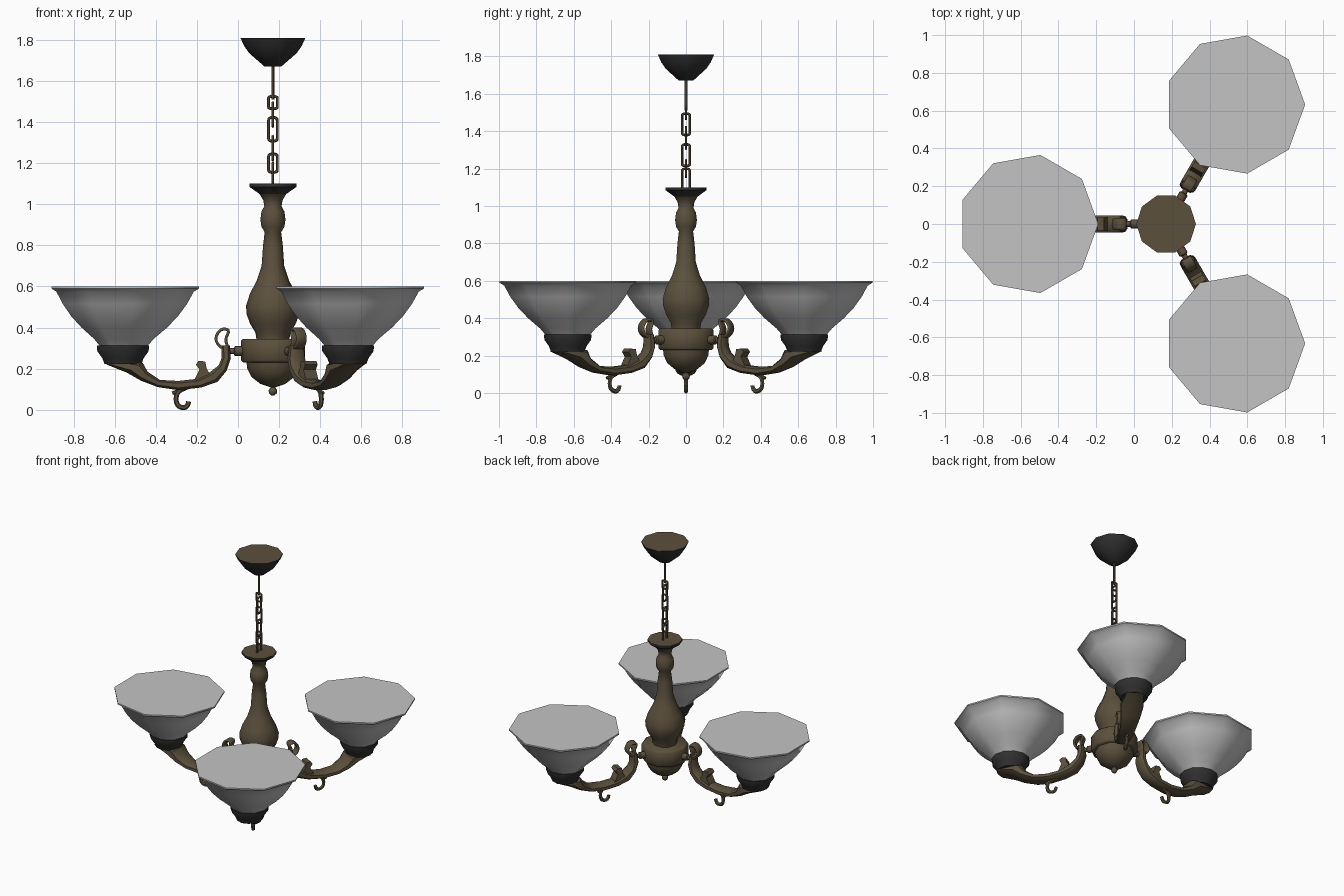
import bpy, bmesh, math
from mathutils import Matrix, Vector

if bpy.data.objects.get("Cube"):
    bpy.data.objects.remove(bpy.data.objects["Cube"], do_unlink=True)


def material(name, rgb):
    m = bpy.data.materials.new(name)
    m.use_nodes = True
    m.diffuse_color = (*rgb, 1)
    bsdf = m.node_tree.nodes["Principled BSDF"]
    bsdf.inputs["Base Color"].default_value = (*rgb, 1)
    bsdf.inputs["Roughness"].default_value = 0.7
    return m


BRONZE = material("aged bronze", (0.105, 0.08, 0.046))
DARK = material("dark iron", (0.03, 0.03, 0.03))
GLASS = material("frosted glass", (0.55, 0.55, 0.55))
CENTRE = Matrix.Translation((0.17, 0, 0))
REACH = 0.73


def finish(name, bm, mats, matrix, rule=None, angle=50):
    bmesh.ops.recalc_face_normals(bm, faces=bm.faces)
    bm.normal_update()
    if rule:
        for f in bm.faces:
            f.material_index = int(rule(f))
    mesh = bpy.data.meshes.new(name)
    bm.to_mesh(mesh)
    bm.free()
    obj = bpy.data.objects.new(name, mesh)
    bpy.context.collection.objects.link(obj)
    for m in mats:
        mesh.materials.append(m)
    obj.matrix_world = matrix
    bpy.ops.object.select_all(action="DESELECT")
    obj.select_set(True)
    bpy.context.view_layer.objects.active = obj
    bpy.ops.object.shade_smooth_by_angle(angle=math.radians(angle))


def loft(bm, rings):
    """Skin closed rings of points and cap both ends."""
    rows = [[bm.verts.new(p) for p in ring] for ring in rings]
    n = len(rows[0])
    for a, b in zip(rows, rows[1:]):
        for i in range(n):
            j = (i + 1) % n
            bm.faces.new((a[i], a[j], b[j], b[i]))
    bm.faces.new(rows[0][::-1])
    bm.faces.new(rows[-1])


def lathe(name, profile, sides, mats, matrix, rule=None, start=0.0):
    bm = bmesh.new()
    angles = [start + math.tau * i / sides for i in range(sides)]
    loft(bm, [[(r * math.cos(a), r * math.sin(a), z) for a in angles]
              for r, z in profile])
    finish(name, bm, mats, matrix, rule)


def prism(name, outline, half, matrix):
    """Side outline in x and z, given thickness in y."""
    bm = bmesh.new()
    loft(bm, [[(x, y, z) for x, z in outline] for y in (-half, half)])
    finish(name, bm, [BRONZE], matrix, angle=40)


def wire(name, points, radius, matrix, closed=False, flat=0.0):
    """Smooth bent wire or strap drawn in the x-z plane."""
    curve = bpy.data.curves.new(name, "CURVE")
    curve.dimensions = "2D"
    curve.fill_mode = "NONE"
    curve.bevel_depth, curve.bevel_resolution = radius, 1
    curve.extrude = flat
    s = curve.splines.new("NURBS")
    s.points.add(len(points) - 1)
    for p, (x, z) in zip(s.points, points):
        p.co = (x, z, 0, 1)
    s.order_u = 3
    s.resolution_u = 4
    s.use_cyclic_u = closed
    s.use_endpoint_u = not closed
    path = bpy.data.objects.new(name + " path", curve)
    mesh = bpy.data.meshes.new_from_object(path)
    bm = bmesh.new()
    bm.from_mesh(mesh)
    bpy.data.objects.remove(path)
    bpy.data.curves.remove(curve)
    bpy.data.meshes.remove(mesh)
    bmesh.ops.holes_fill(bm, edges=[e for e in bm.edges if e.is_boundary])
    bm.transform(Matrix.Rotation(math.pi / 2, 4, "X"))
    finish(name, bm, [BRONZE], matrix)


def faces_up(f):
    return f.normal.z > 0.9


# Ceiling canopy and hanging rod
lathe("ceiling_canopy", [(.04, 1.67), (.115, 1.735), (.14, 1.77), (.158, 1.81)],
      10, [DARK, BRONZE], CENTRE, faces_up)
lathe("hanging_rod", [(.008, 1.51), (.008, 1.68)], 6, [BRONZE], CENTRE)

# Chain of links that turn a quarter each time
links = [(1.495, .03), (1.437, .058), (1.365, .058),
         (1.272, .058), (1.2, .045), (1.145, .055)]
for i, (z, h) in enumerate(links):
    w = 0.021
    oval = [(-w, -h * .5), (-w, h * .5), (-w, h), (w, h),
            (w, h * .5), (w, -h * .5), (w, -h), (-w, -h)]
    turn = Matrix.Rotation(math.pi / 2 * (i % 2), 4, "Z")
    wire(f"chain_link_{i + 1}", oval, .007,
         CENTRE @ Matrix.Translation((0, 0, z)) @ turn, closed=True)

# Turned central column with dark flared top
column = [(.08, .34), (.085, .375), (.112, .42), (.128, .465), (.131, .505),
          (.112, .565), (.078, .63), (.055, .70), (.048, .80), (.04, .865),
          (.056, .89), (.061, .925), (.056, .965), (.042, .99), (.047, 1.02),
          (.065, 1.05), (.115, 1.085), (.115, 1.1)]
lathe("central_column", column, 10, [BRONZE, DARK], CENTRE,
      lambda f: f.calc_center_median().z > 1.04 and not faces_up(f))

# Hub band, lower bowl and finial
lathe("hub_band", [(.145, .23), (.155, .24), (.155, .335), (.145, .345)],
      10, [BRONZE], CENTRE)
lathe("hub_bowl", [(.015, .11), (.06, .125), (.105, .16), (.125, .2), (.13, .24)],
      10, [BRONZE], CENTRE)
lathe("bottom_finial", [(.008, .07), (.019, .08), (.021, .095), (.012, .108), (.02, .125)],
      8, [BRONZE], CENTRE)

# Arm stations: upper edge, lower edge, half width
stations = [((.25, .312), (.21, .312), .035), ((.25, .25), (.205, .25), .042),
            ((.265, .215), (.225, .19), .045), ((.31, .18), (.27, .135), .045),
            ((.37, .15), (.35, .108), .045), ((.46, .14), (.46, .095), .048),
            ((.55, .145), (.56, .11), .055), ((.61, .185), (.64, .14), .066),
            ((.635, .23), (.71, .18), .075), ((.80, .235), (.81, .22), .055)]
scroll = [(.30, .16), (.322, .2), (.33, .235), (.362, .238),
          (.375, .22), (.358, .195), (.385, .14)]
strap = [(.215, .3), (.235, .34), (.208, .39), (.255, .395), (.285, .345), (.255, .3)]
hook = [(.40, .115), (.46, .10), (.475, .05), (.46, .012), (.415, .008), (.41, .04)]
spur = [(.43, .10), (.47, .088), (.49, .08)]


def arm_rings():
    for up, low, w in stations:
        up, low = Vector(up), Vector(low)
        ring = []
        for side, t in ((.6, 0), (1, .25), (1, .75), (.6, 1),
                        (-.6, 1), (-1, .75), (-1, .25), (-.6, 0)):
            p = up.lerp(low, t)
            ring.append((p.x, side * w, p.y))
        yield ring


for label, degrees in (("right", 180), ("back_left", 60), ("front_left", -60)):
    base = CENTRE @ Matrix.Rotation(math.radians(degrees), 4, "Z")
    bm = bmesh.new()
    loft(bm, arm_rings())
    finish(f"{label}_arm", bm, [BRONZE], base)
    prism(f"{label}_arm_scroll", scroll, .035, base)
    wire(f"{label}_arm_strap", strap, .007, base, closed=True, flat=.022)
    wire(f"{label}_arm_hook", hook, .012, base)
    wire(f"{label}_arm_spur", spur, .009, base)

    # Peg joining arm to hub
    sideways = base @ Matrix.Translation((0, 0, .285)) @ Matrix.Rotation(math.pi / 2, 4, "Y")
    lathe(f"{label}_arm_peg", [(.024, .13), (.024, .185), (.015, .19), (.015, .22)],
          8, [BRONZE], sideways)

    # Lamp cup and closed glass shade
    seat = base @ Matrix.Translation((REACH, 0, 0))
    lathe(f"{label}_lamp_cup", [(.09, .222), (.1, .25), (.125, .285), (.127, .312)],
          12, [DARK], seat)
    lathe(f"{label}_glass_shade",
          [(.115, .305), (.15, .345), (.215, .4), (.268, .455), (.312, .515),
           (.345, .575), (.371, .59), (.371, .6)],
          9, [GLASS], seat, start=math.pi)
